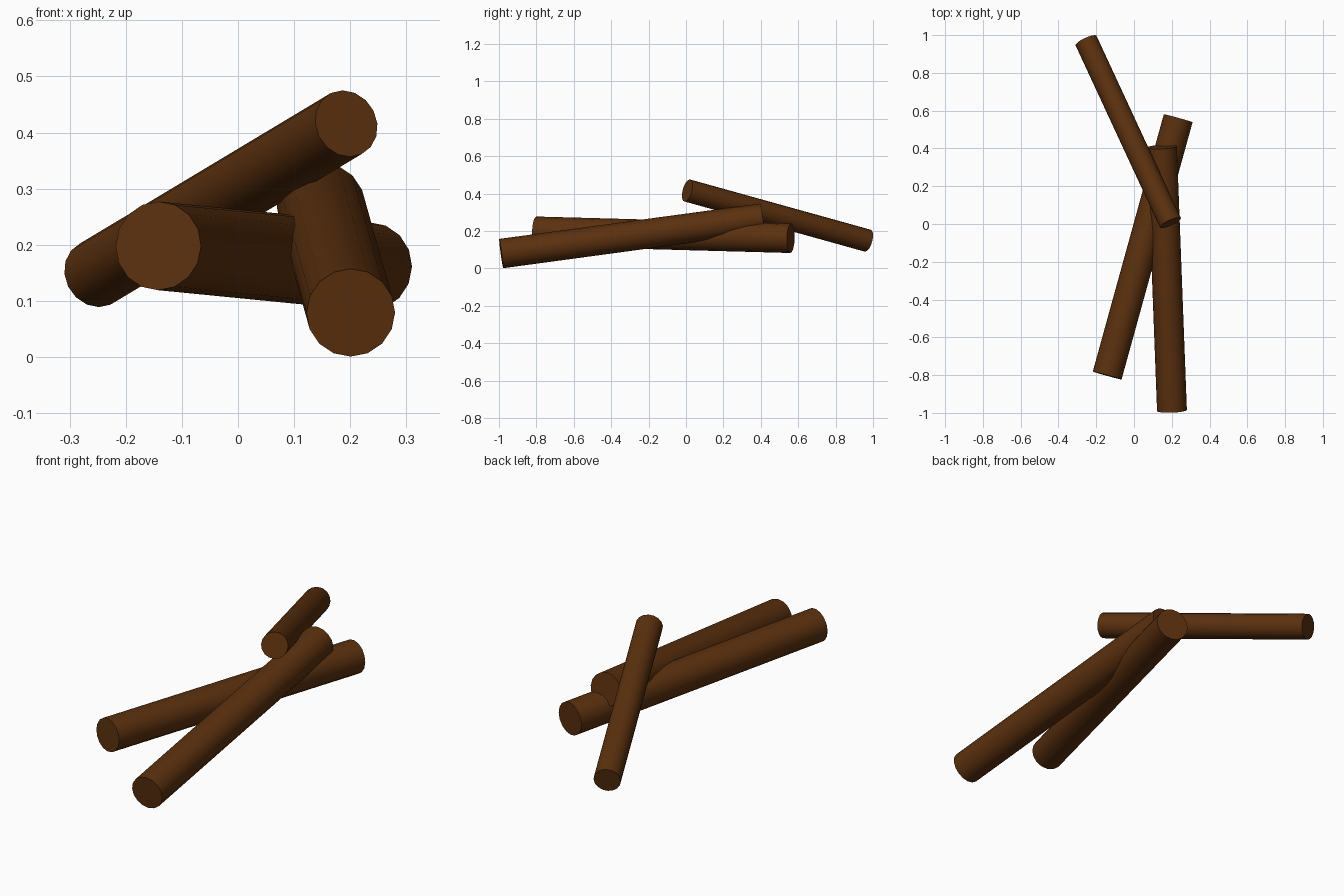
import bpy
from mathutils import Vector

if "Cube" in bpy.data.objects:
    bpy.data.objects.remove(bpy.data.objects["Cube"])

wood = bpy.data.materials.new("dark brown wood")
wood.diffuse_color = (0.105, 0.030, 0.0045, 1)
wood.use_nodes = True
wood.node_tree.nodes["Principled BSDF"].inputs["Base Color"].default_value = wood.diffuse_color


def log(name, start, end, radius):
    """Sixteen-sided cylinder running between two points."""
    a, b = Vector(start), Vector(end)
    axis = b - a
    bpy.ops.mesh.primitive_cylinder_add(
        vertices=16, radius=radius, depth=axis.length, location=(a + b) / 2,
        rotation=axis.to_track_quat('Z', 'Y').to_euler())
    ob = bpy.context.object
    ob.name = name
    ob.data.materials.append(wood)
    bpy.ops.object.shade_smooth_by_angle(angle=0.7)


# Thin log leaning on top of the pile
log("top_log", (0.193, 0.007, 0.416), (-0.254, 0.971, 0.148), 0.061)
# Thick log propped over the other
log("leaning_log", (0.201, -0.988, 0.079), (0.148, 0.408, 0.268), 0.079)
# Thick log crossing underneath
log("lower_log", (-0.142, -0.802, 0.198), (0.234, 0.56, 0.161), 0.079)
